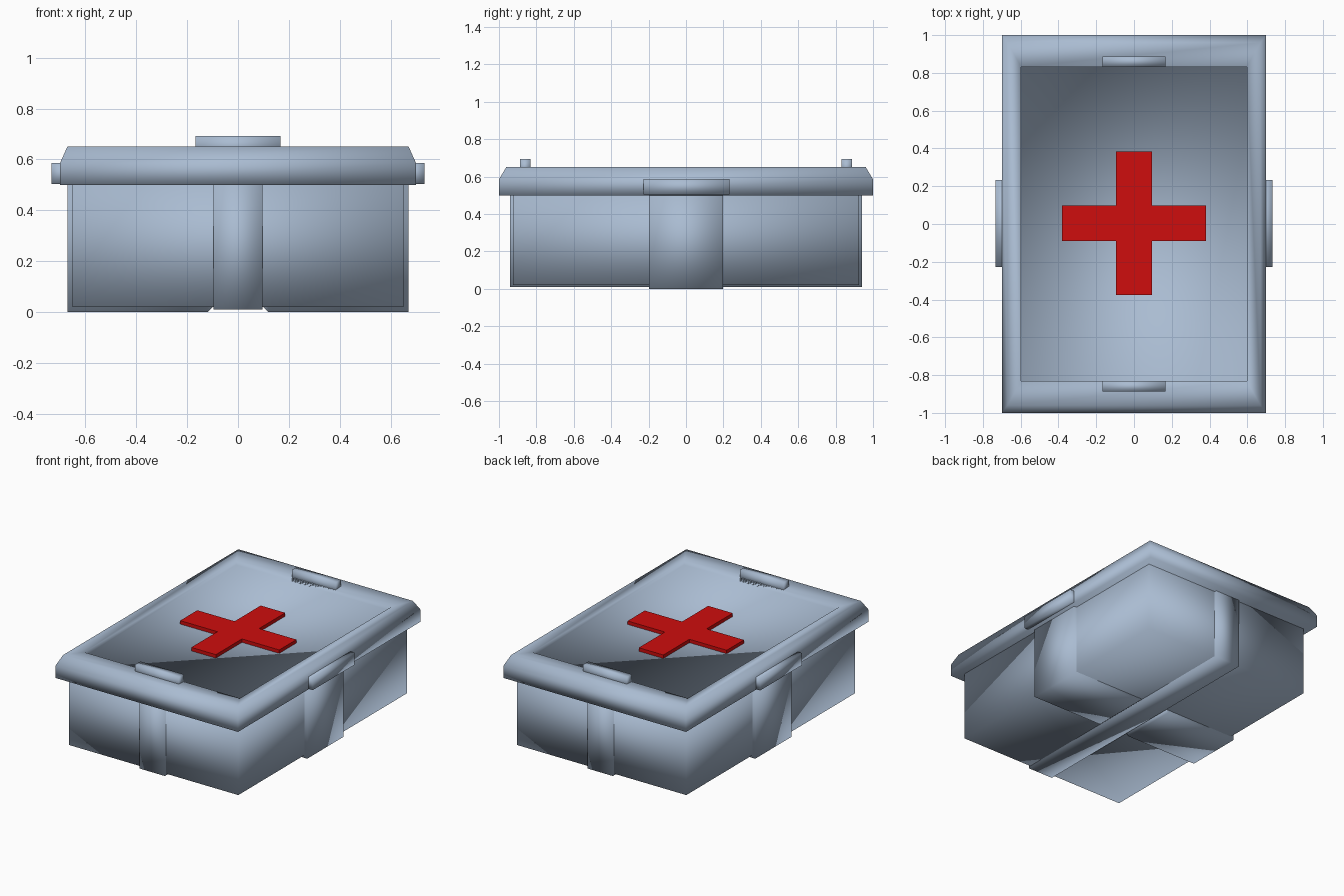
import bpy, bmesh

if "Cube" in bpy.data.objects:
    bpy.data.objects.remove(bpy.data.objects["Cube"])

def material(name, rgb):
    m = bpy.data.materials.new(name)
    m.diffuse_color = (*rgb, 1)
    m.use_nodes = True
    m.node_tree.nodes["Principled BSDF"].inputs["Base Color"].default_value = m.diffuse_color
    return m

GREY = material("blue_grey", (0.40, 0.50, 0.64))
RED = material("red", (0.62, 0.004, 0.004))

def finish(name, bm, mat, smooth):
    bmesh.ops.recalc_face_normals(bm, faces=bm.faces)
    me = bpy.data.meshes.new(name)
    bm.to_mesh(me)
    bm.free()
    me.materials.append(mat)
    for p in me.polygons:
        p.use_smooth = smooth
    ob = bpy.data.objects.new(name, me)
    bpy.context.collection.objects.link(ob)
    return ob

def loft(name, rings, mat=GREY, smooth=True, center=(0, 0)):
    """Stack of rectangles (half x, half y, z) joined and capped."""
    bm = bmesh.new()
    cx, cy = center
    loops = [[bm.verts.new((cx + sx * hx, cy + sy * hy, z))
              for sx, sy in ((-1, -1), (1, -1), (1, 1), (-1, 1))]
             for hx, hy, z in rings]
    for a, b in zip(loops, loops[1:]):
        for i in range(4):
            j = (i + 1) % 4
            bm.faces.new((a[i], a[j], b[j], b[i]))
    bm.faces.new(loops[0])
    bm.faces.new(loops[-1])
    return finish(name, bm, mat, smooth)

def prism(name, points, offset, mat=GREY, smooth=False):
    """Outline of 3D points extruded along an offset."""
    bm = bmesh.new()
    f = bm.faces.new([bm.verts.new(p) for p in points])
    new = bmesh.ops.extrude_face_region(bm, geom=[f], use_keep_orig=True)["geom"]
    bmesh.ops.translate(bm, vec=offset,
                        verts=[v for v in new if isinstance(v, bmesh.types.BMVert)])
    return finish(name, bm, mat, smooth)

# Case body
loft("case_body", [(0.65, 0.925, 0.02), (0.65, 0.925, 0.505)])

# Lid with sloped shoulders and a recessed top panel
loft("lid", [(0.70, 1.0, 0.50), (0.70, 1.0, 0.585), (0.67, 0.96, 0.652),
             (0.597, 0.832, 0.642), (0.597, 0.832, 0.612)])

# Narrow band running front to back under the case
loft("long_band", [(0.097, 0.94, 0.01), (0.097, 0.94, 0.505)])

for s, side in ((-1, "left"), (1, "right")):
    # Wide bands wrapping each side, ending at the narrow band
    profile = [(0.10, 0.02), (0.12, 0.0), (0.67, 0.0), (0.67, 0.505), (0.10, 0.505)]
    prism(side + "_band", [(s * x, -0.198, z) for x, z in profile],
          (0, 0.396, 0), smooth=True)
    # Clips on the lid sides
    loft(side + "_clip", [(0.035, 0.23, 0.503), (0.035, 0.23, 0.587)],
         center=(s * 0.697, 0.003))

# Small tabs at the front and back of the lid
for s, end in ((-1, "front"), (1, "back")):
    loft(end + "_tab", [(0.167, 0.028, 0.613), (0.167, 0.028, 0.693)],
         center=(0, s * 0.86))

# Red cross plate
a, b = 0.094, 0.38
quarter = [(b, -a), (b, a), (a, a)]
outline = []
for k in range(4):
    for x, y in quarter:
        for _ in range(k):
            x, y = -y, x
        outline.append((x, y + 0.003, 0.611))
prism("cross", outline, (0, 0, 0.025), RED)
